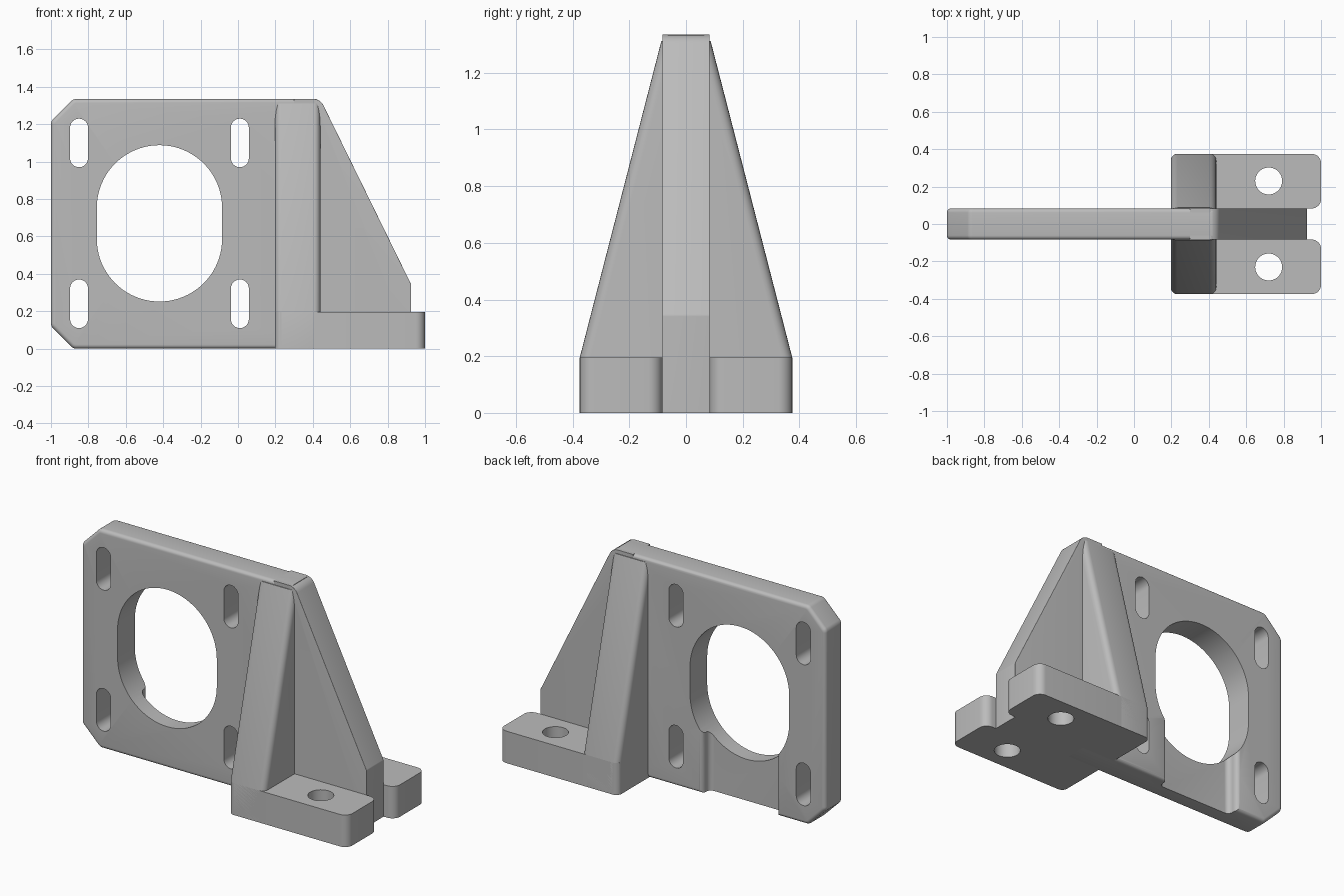
import bpy, bmesh, math
from mathutils import Vector

if "Cube" in bpy.data.objects:
    bpy.data.objects.remove(bpy.data.objects["Cube"])

grey = bpy.data.materials.new("plain grey")
grey.use_nodes = True
grey.diffuse_color = (0.5, 0.5, 0.5, 1)
grey.node_tree.nodes["Principled BSDF"].inputs["Base Color"].default_value = (0.5, 0.5, 0.5, 1)

PLANES = {"x": lambda u, v, t: (t, u, v),
          "y": lambda u, v, t: (u, t, v),
          "z": lambda u, v, t: (u, v, t)}


def rounded(corners, steps=8):
    """Outline from (u, v, radius) corners, each filleted by its radius."""
    out = []
    for i, (u, v, r) in enumerate(corners):
        p = Vector((u, v))
        if r == 0:
            out.append(p)
            continue
        a = (Vector(corners[i - 1][:2]) - p).normalized()
        b = (Vector(corners[(i + 1) % len(corners)][:2]) - p).normalized()
        half = a.angle(b) / 2
        centre = p + (a + b).normalized() * r / math.sin(half)
        start = p + a * r / math.tan(half) - centre
        end = p + b * r / math.tan(half) - centre
        sweep = start.angle_signed(end)
        for k in range(steps + 1):
            t = -sweep * k / steps
            c, s = math.cos(t), math.sin(t)
            out.append(centre + Vector((start.x * c - start.y * s, start.x * s + start.y * c)))
    return out


def slot(u, v, r, half_len, steps=24):
    """Upright round-ended slot; a circle when half_len equals r."""
    pts = []
    for side in (0, 1):
        shift = (half_len - r) * (1 - 2 * side)
        for k in range(steps + (half_len > r)):
            a = math.pi * (side + k / steps)
            pts.append(Vector((u + r * math.cos(a), v + shift + r * math.sin(a))))
    return pts


def prism(name, outline, axis, t0, t1, bevel=0, keep=lambda e: True):
    """Extrude an outline along an axis and round its two rims."""
    bm = bmesh.new()
    place = PLANES[axis]
    rings = [[bm.verts.new(place(p.x, p.y, t)) for p in outline] for t in (t0, t1)]
    n = len(outline)
    rims = []
    for ring in rings:
        f = bm.faces.new(ring)
        rims += list(f.edges)
    for i in range(n):
        j = (i + 1) % n
        bm.faces.new((rings[0][i], rings[0][j], rings[1][j], rings[1][i]))
    bmesh.ops.recalc_face_normals(bm, faces=bm.faces[:])
    if bevel:
        bmesh.ops.bevel(bm, geom=[e for e in rims if keep(e)], offset=bevel,
                        segments=5, profile=0.5, affect="EDGES", clamp_overlap=True)
    bmesh.ops.recalc_face_normals(bm, faces=bm.faces[:])
    mesh = bpy.data.meshes.new(name)
    bm.to_mesh(mesh)
    bm.free()
    mesh.materials.append(grey)
    obj = bpy.data.objects.new(name, mesh)
    bpy.context.collection.objects.link(obj)
    return obj


def select(obj):
    bpy.ops.object.select_all(action="DESELECT")
    obj.select_set(True)
    bpy.context.view_layer.objects.active = obj


def cut(obj, cutters):
    select(obj)
    for c in cutters:
        c.hide_render = True
        m = obj.modifiers.new("cut", "BOOLEAN")
        m.operation, m.solver, m.object = "DIFFERENCE", "EXACT", c
        bpy.ops.object.modifier_apply(modifier=m.name)
        bpy.data.objects.remove(c)


HALF = 0.083      # half thickness of the plate
TOP = 1.335       # overall height
DECK = 0.195      # top of the foot

# Upright plate with clipped corners
plate = prism("mounting_plate", rounded([
    (-1, 0.12, 0.04), (-0.88, 0, 0.04), (0.42, 0, 0),
    (0.42, TOP, 0), (-0.88, TOP, 0.04), (-1, TOP - 0.12, 0.04)]),
    "y", -HALF, HALF, 0.022)

# Large opening, four adjusting slots and the relief groove at the back
cutters = [prism("opening_cutter", slot(-0.42, 0.67, 0.335, 0.418, 40), "y", -0.3, 0.3)]
for x in (-0.85, 0.01):
    for z in (0.24, 1.1):
        cutters.append(prism("slot_cutter", slot(x, z, 0.048, 0.13, 12), "y", -0.3, 0.3))
face = HALF + 0.001
cutters.append(prism("groove_cutter", rounded([
    (-0.67, 0.015, 0.03), (-0.17, 0.015, 0.03), (-0.17, face, 0.03), (-0.12, face, 0),
    (-0.12, 0.2, 0), (-0.72, 0.2, 0), (-0.72, face, 0), (-0.67, face, 0.03)]),
    "z", -0.1, 0.45))
cut(plate, cutters)

# Sloping rib that runs from the plate down to the end of the foot
rib = prism("sloping_rib", rounded([
    (0.3, 0.01, 0), (0.925, 0.01, 0), (0.925, 0.345, 0.02),
    (0.44, TOP, 0.06), (0.3, TOP, 0)]),
    "y", -HALF, HALF, 0.04,
    lambda e: max(v.co.x for v in e.verts) > 0.42 and max(v.co.z for v in e.verts) > 0.02)

# Tapered buttress on both faces of the plate
buttress = prism("buttress", rounded([
    (-0.375, 0, 0), (0.375, 0, 0), (0.375, DECK, 0),
    (0.087, 1.312, 0), (-0.087, 1.312, 0), (-0.375, DECK, 0)]),
    "x", 0.197, 0.44, 0.035,
    lambda e: abs(e.verts[0].co.z - e.verts[1].co.z) > 0.05)

# Foot with two lugs and two bolt holes
foot = prism("foot", rounded([
    (0.197, -0.375, 0.035), (1, -0.375, 0.05), (1, -HALF, 0.05), (0.925, -HALF, 0),
    (0.925, HALF, 0), (1, HALF, 0.05), (1, 0.375, 0.05), (0.197, 0.375, 0.035)]),
    "z", 0, DECK)
cut(foot, [prism("bolt_cutter", slot(0.72, y, 0.072, 0.072), "z", -0.2, 0.5)
           for y in (-0.23, 0.23)])

for part in (plate, rib, buttress, foot):
    select(part)
    bpy.ops.object.shade_smooth_by_angle(angle=math.radians(30))
